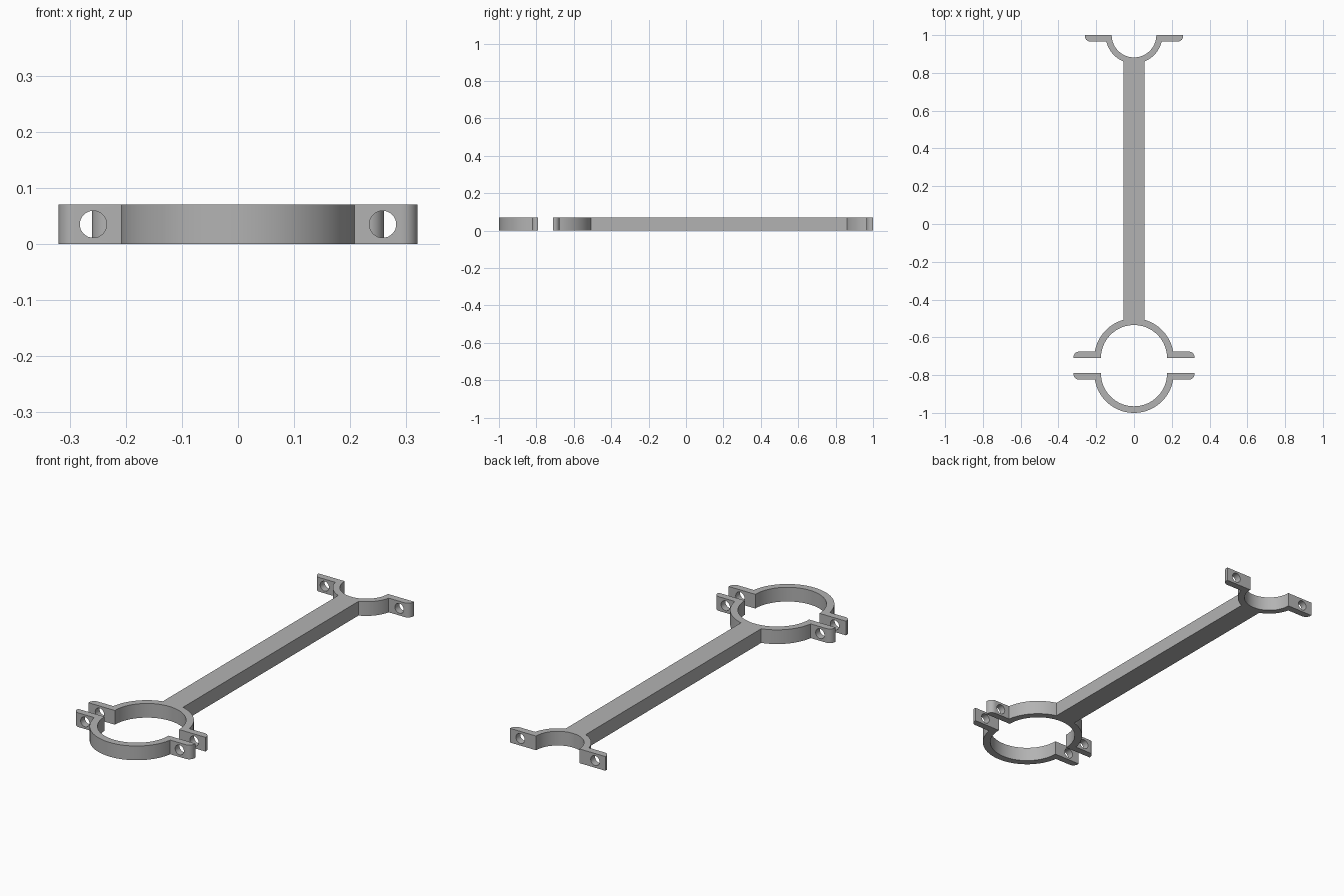
import bpy, bmesh
from math import pi, sin, cos, asin, sqrt

cube = bpy.data.objects.get("Cube")
if cube:
    bpy.data.objects.remove(cube, do_unlink=True)

HEIGHT = 0.07
HOLE_RADIUS = 0.024
ROD_HALF = 0.055

steel = bpy.data.materials.new("grey_metal")
steel.use_nodes = True
GREY = (0.45, 0.45, 0.45, 1)
steel.diffuse_color = GREY
steel.node_tree.nodes["Principled BSDF"].inputs["Base Color"].default_value = GREY


def arc(cx, cy, r, start, end, steps):
    """Points along a circular arc, both ends included."""
    return [(cx + r * cos(start + (end - start) * i / steps),
             cy + r * sin(start + (end - start) * i / steps)) for i in range(steps + 1)]


def extrude_outline(name, outline):
    """Solid of full height from a plan outline."""
    bm = bmesh.new()
    face = bm.faces.new([bm.verts.new((x, y, 0)) for x, y in outline])
    top = bmesh.ops.extrude_face_region(bm, geom=[face])
    verts = [v for v in top["geom"] if isinstance(v, bmesh.types.BMVert)]
    bmesh.ops.translate(bm, verts=verts, vec=(0, 0, HEIGHT))
    bmesh.ops.recalc_face_normals(bm, faces=bm.faces)
    mesh = bpy.data.meshes.new(name)
    bm.to_mesh(mesh)
    bm.free()
    mesh.materials.append(steel)
    obj = bpy.data.objects.new(name, mesh)
    bpy.context.collection.objects.link(obj)
    return obj


def smooth(obj):
    bpy.ops.object.select_all(action="DESELECT")
    obj.select_set(True)
    bpy.context.view_layer.objects.active = obj
    bpy.ops.object.shade_smooth_by_angle(angle=pi / 6)


def half_clamp(name, y, side, outer, inner, reach, hole_x, lug=0.034, fillet=0.028):
    """Half ring with a bolt lug at each end; side is the way it bulges in y."""
    a = asin(lug / outer)
    right_lug = [(inner, 0), (reach, 0)] + arc(reach - fillet, lug - fillet, fillet, 0, pi / 2, 8)
    left_lug = [(-px, py) for px, py in reversed(right_lug)]
    outline = (right_lug + arc(0, 0, outer, a, pi - a, 48)
               + left_lug + arc(0, 0, inner, pi, 0, 48)[1:-1])
    obj = extrude_outline(name, [(px, y + side * py) for px, py in outline])

    # Bolt holes through both lugs
    for x in (-hole_x, hole_x):
        bpy.ops.mesh.primitive_cylinder_add(vertices=32, radius=HOLE_RADIUS, depth=0.2,
                                            location=(x, y, HEIGHT / 2),
                                            rotation=(pi / 2, 0, 0))
        cutter = bpy.context.object
        cutter.name = "hole_cutter"
        cutter.hide_render = True
        cutter.data.materials.append(steel)
        mod = obj.modifiers.new("bolt_hole", "BOOLEAN")
        mod.operation = "DIFFERENCE"
        mod.solver = "EXACT"
        mod.object = cutter
        bpy.context.view_layer.objects.active = obj
        bpy.ops.object.modifier_apply(modifier=mod.name)
        bpy.data.objects.remove(cutter, do_unlink=True)
    smooth(obj)


# Large clamp in two halves, small half clamp at the back
BIG, SMALL = 0.21, 0.15
BIG_Y, SMALL_Y = -0.71, 1.0
half_clamp("front_clamp_cap", -0.79, -1, BIG, 0.175, 0.32, 0.258)
half_clamp("large_clamp_half", BIG_Y, 1, BIG, 0.175, 0.32, 0.258)
half_clamp("small_clamp_half", SMALL_Y, -1, SMALL, 0.118, 0.26, 0.204)

# Connecting rod, its ends following the rings
b, s = asin(ROD_HALF / BIG), asin(ROD_HALF / SMALL)
rod = extrude_outline("connecting_rod",
                      arc(0, BIG_Y, BIG, pi / 2 + b, pi / 2 - b, 12)
                      + arc(0, SMALL_Y, SMALL, -pi / 2 + s, -pi / 2 - s, 12))
smooth(rod)
